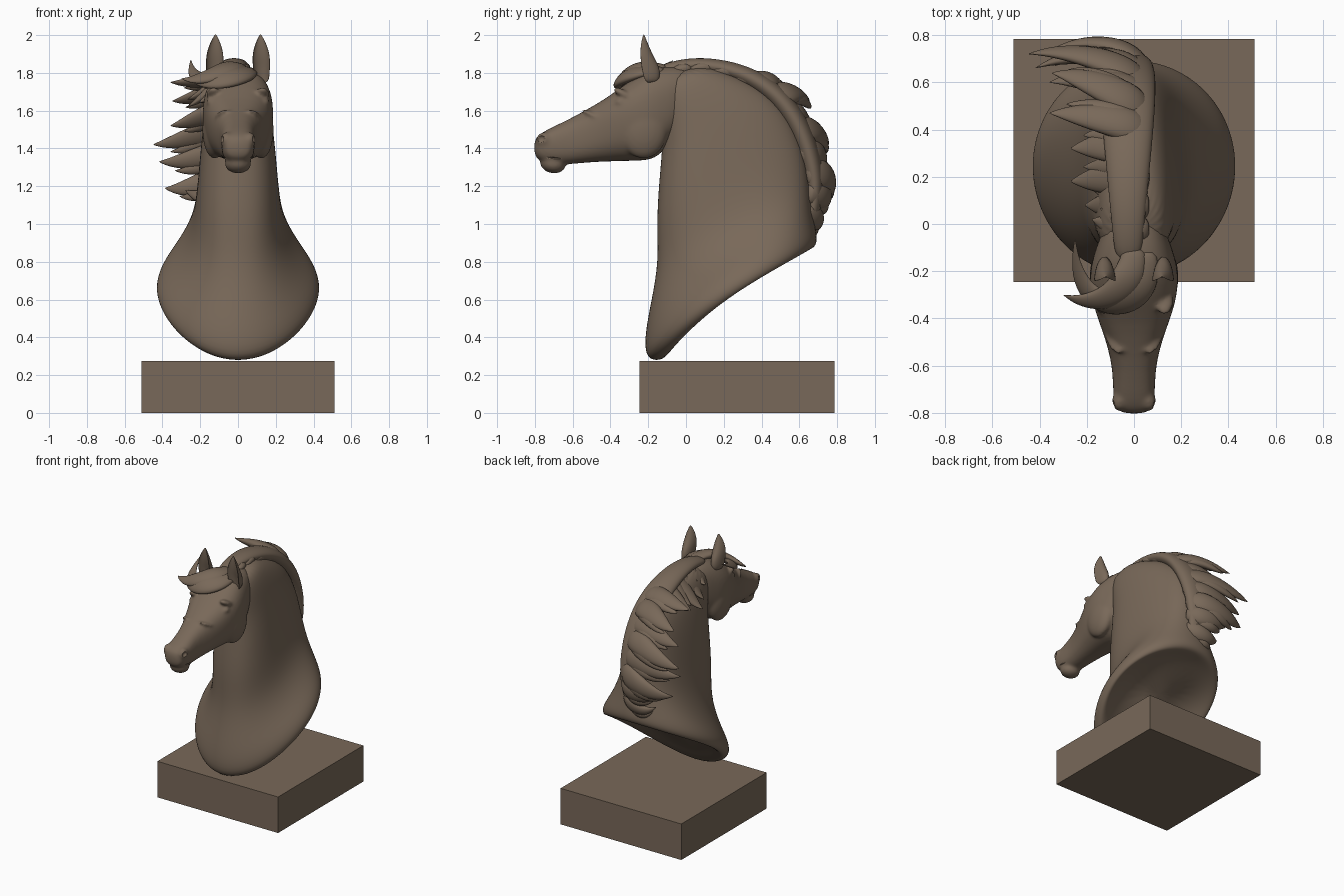
import bpy, bmesh, math
from mathutils import Vector, Matrix
from mathutils.geometry import interpolate_bezier

bronze = bpy.data.materials.new("brown_bronze")
bronze.diffuse_color = (0.19, 0.14, 0.10, 1)


def finish(bm, name, smooth=True, subsurf=0):
    bmesh.ops.recalc_face_normals(bm, faces=bm.faces[:])
    for f in bm.faces:
        f.smooth = smooth
    me = bpy.data.meshes.new(name)
    bm.to_mesh(me)
    bm.free()
    me.materials.append(bronze)
    ob = bpy.data.objects.new(name, me)
    bpy.context.collection.objects.link(ob)
    if subsurf:
        m = ob.modifiers.new("subsurf", 'SUBSURF')
        m.levels = m.render_levels = subsurf
    return ob


def loft(bm, rings):
    rows = [[bm.verts.new(p) for p in r] for r in rings]
    n = len(rows[0])
    for a, b in zip(rows, rows[1:]):
        for i in range(n):
            j = (i + 1) % n
            bm.faces.new((a[i], a[j], b[j], b[i]))
    bm.faces.new(rows[0])
    bm.faces.new(rows[-1])


def spow(v, e):
    return math.copysign(abs(v) ** e, v)


def section(f, b, w, k=0.0, e=0.85, bow=0.0, n=24):
    """Rounded ring between two points (y, z) of the side profile, half width w."""
    F, B = Vector((0, *f)), Vector((0, *b))
    c, h = (F + B) / 2, (F - B) / 2
    pts = []
    for i in range(n):
        t = 2 * math.pi * i / n
        u, v = spow(math.cos(t), e), spow(math.sin(t), e)
        lift = bow * max(0, 1 - u * u) * (1 + 0.5 * u)
        pts.append(c + h * u + Vector((w * v * (1 + k * u), 0, lift)))
    return pts


def ellipsoid(bm, pos, rad, rot=0.0):
    m = Matrix.Translation(pos) @ Matrix.Rotation(rot, 4, 'X') @ Matrix.Diagonal((*rad, 1))
    bmesh.ops.create_uvsphere(bm, u_segments=20, v_segments=12, radius=1, matrix=m)


# Plinth
bm = bmesh.new()
bmesh.ops.create_cube(bm, size=1, matrix=Matrix.Translation((0, 0.27, 0.1375))
                      @ Matrix.Diagonal((1.02, 1.03, 0.275, 1)))
finish(bm, "plinth", smooth=False)

# Neck and chest: hollowed underside, bowed rim, then up to the poll
neck_rings = [
    ((0.10, 0.56), (0.44, 0.79), 0.16, 0, 1, 0.06),
    ((-0.03, 0.42), (0.58, 0.855), 0.32, 0, 1, 0.06),
    ((-0.10, 0.290), (0.66, 0.865), 0.40, 0, 1, 0.06),
    ((-0.16, 0.268), (0.69, 0.885), 0.425, 0, 1, 0.06),
    ((-0.222, 0.29), (0.70, 0.925), 0.44, 0, 1, 0.055),
    ((-0.222, 0.42), (0.69, 0.98), 0.415, 0, 1, 0.03),
    ((-0.185, 0.60), (0.67, 1.08), 0.325, 0, 0.95, 0),
    ((-0.148, 0.80), (0.66, 1.20), 0.245, 0.05, 0.9, 0),
    ((-0.160, 1.03), (0.64, 1.36), 0.215, 0.15, 0.85, 0),
    ((-0.140, 1.28), (0.57, 1.55), 0.195, 0.2, 0.85, 0),
    ((-0.120, 1.48), (0.44, 1.70), 0.175, 0.2, 0.85, 0),
    ((-0.150, 1.66), (0.22, 1.81), 0.155, 0.15, 0.85, 0),
    ((-0.130, 1.78), (0.06, 1.845), 0.11, 0, 0.85, 0),
]
bm = bmesh.new()
loft(bm, [section(*r) for r in neck_rings])
finish(bm, "neck_and_chest", subsurf=2)

# Head: y, top z, bottom z, half width, widening to the top
head_rings = [
    (-0.805, 1.445, 1.365, 0.050, 0), (-0.78, 1.475, 1.335, 0.080, 0.1),
    (-0.72, 1.508, 1.310, 0.090, 0.05), (-0.62, 1.555, 1.315, 0.090, 0),
    (-0.52, 1.610, 1.325, 0.112, 0), (-0.42, 1.668, 1.330, 0.146, 0.1),
    (-0.34, 1.730, 1.332, 0.174, 0.1), (-0.25, 1.790, 1.333, 0.190, 0.05),
    (-0.18, 1.825, 1.338, 0.185, 0), (-0.125, 1.835, 1.375, 0.170, 0),
    (-0.05, 1.835, 1.47, 0.145, 0), (0.05, 1.82, 1.58, 0.09, 0),
]
bm = bmesh.new()
loft(bm, [section((y, t), (y, b), w, k, 0.78) for y, t, b, w, k in head_rings])
ellipsoid(bm, (0, -0.705, 1.318), (0.072, 0.070, 0.050), -0.2)           # lower lip
for s in (-1, 1):
    ellipsoid(bm, (s * 0.125, -0.225, 1.50), (0.065, 0.130, 0.155))      # cheek
    ellipsoid(bm, (s * 0.140, -0.345, 1.645), (0.027, 0.034, 0.022))     # eye
    ellipsoid(bm, (s * 0.128, -0.325, 1.685), (0.042, 0.070, 0.022), -0.5)  # brow
    ellipsoid(bm, (s * 0.066, -0.420, 1.540), (0.066, 0.150, 0.020), -0.45)  # cheekbone
    ellipsoid(bm, (s * 0.062, -0.750, 1.445), (0.032, 0.045, 0.042))     # nostril rim
head = finish(bm, "head", subsurf=1)
m = head.modifiers.new("fuse", 'REMESH')
m.mode, m.voxel_size, m.use_smooth_shade = 'VOXEL', 0.009, True
m = head.modifiers.new("soften", 'SMOOTH')
m.factor, m.iterations = 0.5, 14

# Nostril and mouth cuts
bm = bmesh.new()
for s in (-1, 1):
    ellipsoid(bm, (s * 0.098, -0.770, 1.450), (0.024, 0.026, 0.022), 0.5)
    ellipsoid(bm, (s * 0.095, -0.705, 1.350), (0.030, 0.080, 0.006), -0.1)
cutter = finish(bm, "nostril_cutter")
cutter.hide_render = True
cutter.display_type = 'WIRE'
m = head.modifiers.new("cut", 'BOOLEAN')
m.operation, m.object, m.solver = 'DIFFERENCE', cutter, 'EXACT'

# Ears: crescent sections, open to the front
for s, side in ((-1, "left"), (1, "right")):
    rings = []
    for y, z, w, d in ((-0.225, 1.74, 0.040, 0.09), (-0.245, 1.82, 0.046, 0.115),
                       (-0.250, 1.88, 0.050, 0.085), (-0.246, 1.935, 0.038, 0.055),
                       (-0.236, 1.98, 0.018, 0.025), (-0.225, 2.004, 0.003, 0.004)):
        ring = []
        for i in range(12):
            t = 2 * math.pi * i / 12
            v = math.sin(t)
            ring.append((s * (0.125 - 0.03 * (z - 1.8)) + w * math.cos(t),
                         y + d * (v if v > 0 else -0.4 * v), z))
        rings.append(ring)
    bm = bmesh.new()
    loft(bm, rings)
    finish(bm, side + "_ear", subsurf=2)


def sweep(bm, path, width, thick, profile):
    """Flattened tapering strand that lies against the neck."""
    rings, last = [], len(path) - 1
    for i, p in enumerate(path):
        t = (path[min(i + 1, last)] - path[max(i - 1, 0)]).normalized()
        out = p - Vector((0, 0.15, 1.25))
        nrm = (out - t * out.dot(t)).normalized()
        side = t.cross(nrm)
        f = profile(i / last)
        rings.append([p + side * width * f * math.cos(a) + nrm * thick * f * math.sin(a)
                      for a in (2 * math.pi * k / 10 for k in range(10))])
    loft(bm, rings)


def taper(u):
    return max(0.02, min(1, 0.65 + 1.6 * u) * (1 - u ** 2.6))


# Mane roll along the crest
crest = [(-0.16, 1.80), (-0.06, 1.835), (0.08, 1.845), (0.24, 1.815), (0.38, 1.755), (0.50, 1.66),
         (0.59, 1.53), (0.65, 1.38), (0.685, 1.22), (0.675, 1.08), (0.645, 0.96)]
bm = bmesh.new()
sweep(bm, [Vector((-0.025, y, z)) for y, z in crest], 0.125, 0.065,
      lambda u: 0.45 + 0.55 * math.sin(math.pi * u ** 1.3))
finish(bm, "mane_crest", subsurf=2)

# Mane locks: crest start (y, z), tip (x, y, z), half width, outward swell
locks = [
    ((-0.03, 1.83), (-0.18, 0.02, 1.72), 0.075, 0.05),
    ((0.08, 1.84), (-0.21, 0.08, 1.64), 0.085, 0.06),
    ((0.20, 1.82), (-0.27, 0.18, 1.62), 0.09, 0.07),
    ((0.32, 1.78), (-0.27, 0.32, 1.66), 0.09, 0.08),
    ((0.40, 1.74), (-0.36, 0.47, 1.75), 0.085, 0.10),
    ((0.48, 1.67), (-0.35, 0.64, 1.65), 0.09, 0.13),
    ((0.53, 1.59), (-0.36, 0.60, 1.52), 0.09, 0.13),
    ((0.59, 1.49), (-0.45, 0.72, 1.42), 0.09, 0.15),
    ((0.63, 1.38), (-0.42, 0.66, 1.33), 0.085, 0.15),
    ((0.665, 1.27), (-0.39, 0.71, 1.19), 0.09, 0.16),
    ((0.67, 1.16), (-0.28, 0.69, 1.18), 0.08, 0.13),
    ((0.65, 1.05), (-0.21, 0.66, 1.04), 0.07, 0.10),
]
for i, ((y, z), tip, w, swell) in enumerate(locks):
    bm = bmesh.new()
    out = Vector((0, y - 0.15, z - 1.25)).normalized()
    base = Vector((0, y, z))
    # main strand and a finer, shorter one beside it
    for x0, shift, reach, ws in ((0.06, 0.0, 1.0, 1.0), (0.03, -0.045, 0.8, 0.65)):
        along = Vector((0, out.z, -out.y)) * -shift
        a = base + Vector((x0, 0, 0)) - out * 0.03 + along
        e = base.lerp(Vector(tip), reach) + along * 1.3
        c1 = a + out * swell + Vector((-0.08, 0, 0.01))
        c2 = a.lerp(e, 0.7) + Vector((0, 0, -0.06)) + out * swell * 0.6
        sweep(bm, interpolate_bezier(a, c1, c2, e, 12), w * ws, 0.046 * ws ** 0.5, taper)
    finish(bm, "mane_lock_%d" % (i + 1), subsurf=1)

# Forelock: sweeps over the brow and curls back, with a finer strand
bm = bmesh.new()
for pts, w in (([(0.04, -0.11, 1.81), (0.08, -0.40, 1.82), (-0.27, -0.43, 1.66), (-0.25, -0.06, 1.87)], 0.085),
               ([(0.0, -0.10, 1.82), (0.00, -0.32, 1.86), (-0.18, -0.36, 1.74), (-0.30, -0.30, 1.77)], 0.075)):
    sweep(bm, interpolate_bezier(*[Vector(p) for p in pts], 16), w, 0.036, taper)
finish(bm, "forelock", subsurf=1)
